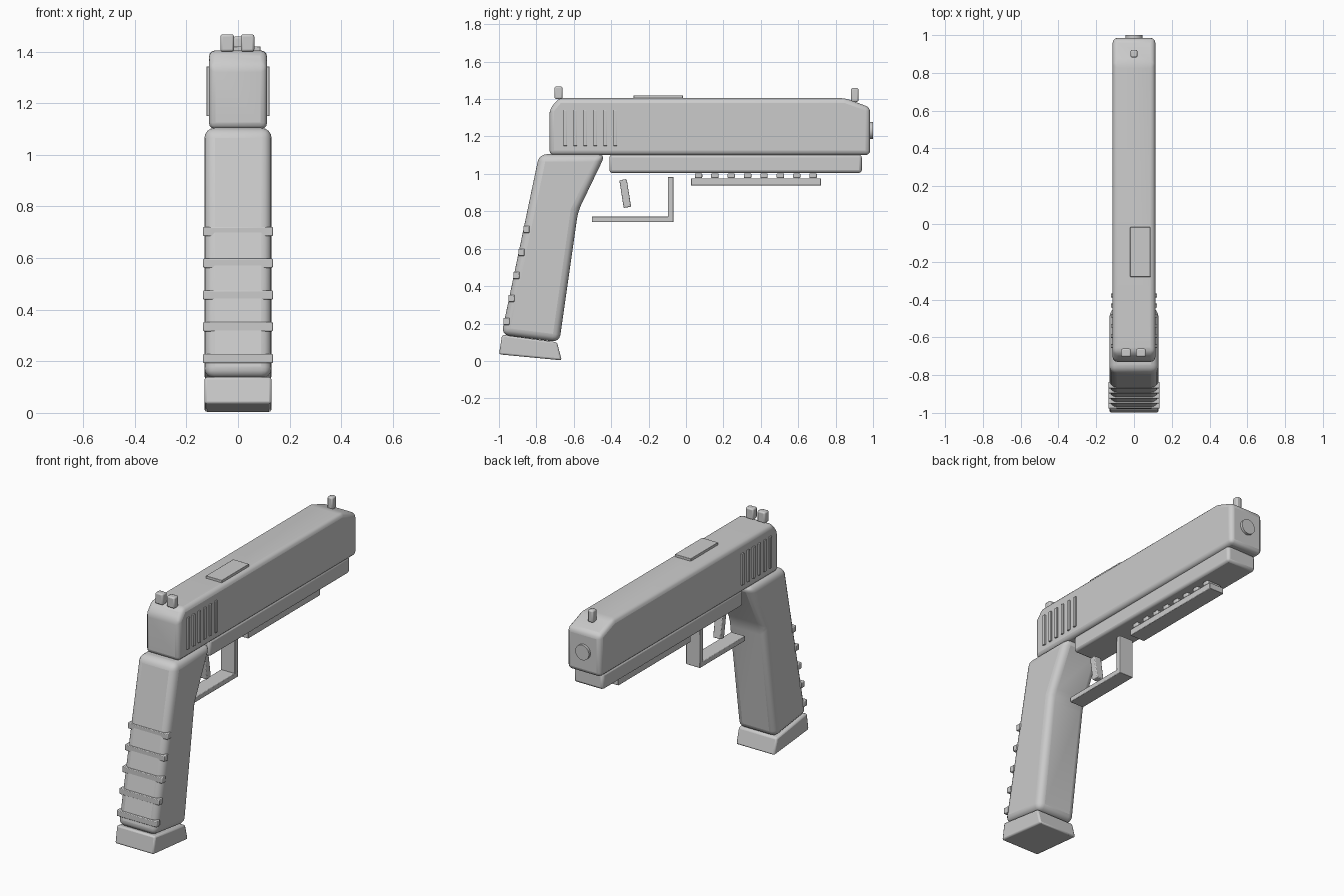
import bpy, bmesh, math
from mathutils import Matrix

if "Cube" in bpy.data.objects:
    bpy.data.objects.remove(bpy.data.objects["Cube"])


def finish(name, bm, bevel=0.0, segments=2):
    bmesh.ops.recalc_face_normals(bm, faces=bm.faces)
    mesh = bpy.data.meshes.new(name)
    bm.to_mesh(mesh)
    bm.free()
    ob = bpy.data.objects.new(name, mesh)
    bpy.context.collection.objects.link(ob)
    bpy.ops.object.select_all(action='DESELECT')
    ob.select_set(True)
    bpy.context.view_layer.objects.active = ob
    if bevel:
        mod = ob.modifiers.new("Bevel", 'BEVEL')
        mod.width = bevel
        mod.segments = segments
        mod.limit_method = 'ANGLE'
        mod.angle_limit = math.radians(15)
    bpy.ops.object.shade_smooth_by_angle(angle=math.radians(40))
    return ob


def profile(name, points, half_width, bevel=0.0, segments=2):
    """Extrude a (y, z) outline symmetrically along x."""
    bm = bmesh.new()
    left = [bm.verts.new((-half_width, y, z)) for y, z in points]
    face = bm.faces.new(left)
    ext = bmesh.ops.extrude_face_region(bm, geom=[face])
    verts = [v for v in ext["geom"] if isinstance(v, bmesh.types.BMVert)]
    bmesh.ops.translate(bm, verts=verts, vec=(2 * half_width, 0, 0))
    return finish(name, bm, bevel, segments)


def box(name, x, y, z, bevel=0.0, tilt=0.0):
    """Box from (min, max) ranges, optionally tilted about x."""
    bm = bmesh.new()
    bmesh.ops.create_cube(bm, size=1)
    size = [r[1] - r[0] for r in (x, y, z)]
    mid = [(r[0] + r[1]) / 2 for r in (x, y, z)]
    bmesh.ops.transform(bm, verts=bm.verts, matrix=Matrix.Translation(mid)
                        @ Matrix.Rotation(tilt, 4, 'X')
                        @ Matrix.Diagonal((*size, 1)))
    return finish(name, bm, bevel)


# Slide with chamfered ends
profile("slide", [(-0.73, 1.10), (0.985, 1.10), (0.985, 1.355), (0.85, 1.405),
                  (-0.68, 1.405), (-0.73, 1.345)], 0.113, 0.025, 3)

# Frame under the slide
box("frame", (-0.098, 0.098), (-0.41, 0.94), (1.005, 1.103), 0.015)

# Grip and base plate
profile("grip", [(-0.785, 1.105), (-0.43, 1.105), (-0.577, 0.80),
                 (-0.677, 0.10), (-0.987, 0.14)], 0.13, 0.04, 4)
profile("base_plate", [(-0.983, 0.14), (-0.69, 0.10), (-0.664, 0.003),
                       (-1.0, 0.035)], 0.13, 0.01)

# Grip ridges on the back strap
for i in range(5):
    y, z = -0.853 - 0.0267 * i, 0.703 - 0.123 * i
    box(f"grip_ridge_{i + 1}", (-0.135, 0.135), (y - 0.017, y + 0.017),
        (z - 0.018, z + 0.018), 0.004)

# Slide serrations on both sides
for side, sx in (("left", -1), ("right", 1)):
    for i in range(6):
        y = -0.646 + 0.0535 * i
        box(f"serration_{side}_{i + 1}", sorted((sx * 0.10, sx * 0.122)),
            (y - 0.01, y + 0.01), (1.15, 1.342), 0.002)

# Sights
for side, x in (("left", -0.042), ("right", 0.037)):
    box(f"rear_sight_{side}", (x - 0.026, x + 0.026), (-0.703, -0.66),
        (1.40, 1.467), 0.008)
box("front_sight", (-0.018, 0.018), (0.882, 0.922), (1.385, 1.459), 0.008)

# Ejection port cover
box("ejection_port", (-0.02, 0.087), (-0.28, -0.017), (1.39, 1.42), 0.002)

# Muzzle
bm = bmesh.new()
bmesh.ops.create_cone(bm, cap_ends=True, segments=32, radius1=0.046, radius2=0.046,
                      depth=0.06, matrix=Matrix.Translation((0, 0.97, 1.232))
                      @ Matrix.Rotation(math.pi / 2, 4, 'X'))
finish("muzzle", bm)

# Accessory rail with teeth
box("rail", (-0.05, 0.05), (0.027, 0.722), (0.938, 0.976), 0.003)
for i in range(8):
    y = 0.067 + 0.0875 * i
    box(f"rail_tooth_{i + 1}", (-0.05, 0.05), (y - 0.02, y + 0.02),
        (0.977, 1.003), 0.006)

# Trigger guard and trigger
box("guard_bottom", (-0.047, 0.047), (-0.503, -0.067), (0.742, 0.772), 0.003)
box("guard_post", (-0.047, 0.047), (-0.097, -0.067), (0.745, 0.983), 0.003)
box("trigger", (-0.025, 0.025), (-0.345, -0.305), (0.82, 0.97), 0.005,
    math.radians(9))
